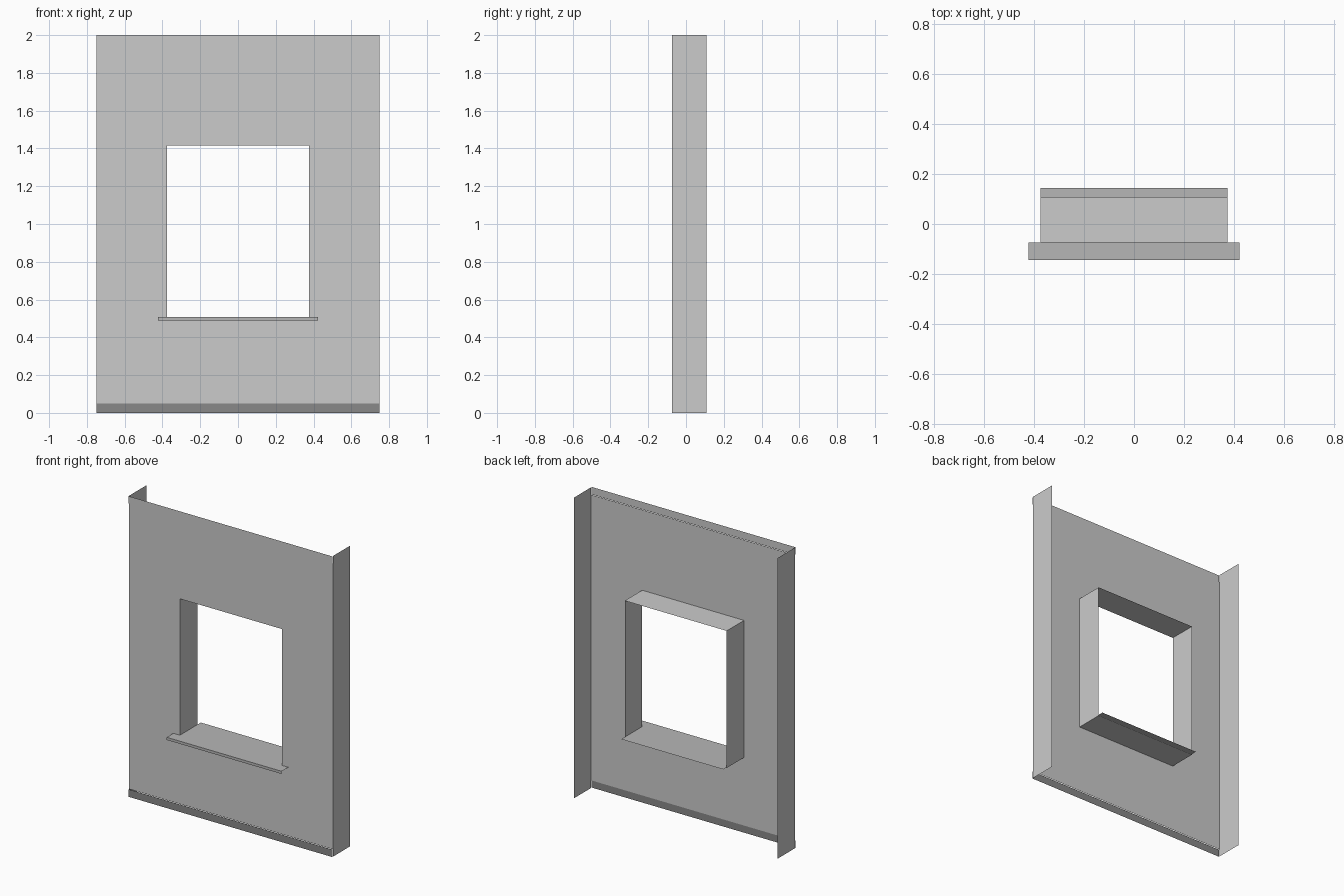
import bpy, bmesh

if "Cube" in bpy.data.objects:
    bpy.data.objects.remove(bpy.data.objects["Cube"])

W, H = 0.75, 2.0             # panel half width, height
FRONT, BACK = -0.075, 0.108  # depth of wall returns
OW, Z0, Z1 = 0.375, 0.503, 1.415  # window opening
BAND = 0.05                  # top and bottom strip height


def grey(name, v):
    m = bpy.data.materials.new(name)
    m.diffuse_color = (v, v, v, 1)
    m.use_nodes = True
    m.node_tree.nodes["Principled BSDF"].inputs["Base Color"].default_value = m.diffuse_color
    return m


def sheet(name, quads, mat=None):
    """Single-sided sheet object from a few quads, shared corners welded."""
    bm = bmesh.new()
    for q in quads:
        bm.faces.new([bm.verts.new(p) for p in q])
    bmesh.ops.remove_doubles(bm, verts=bm.verts, dist=1e-5)
    me = bpy.data.meshes.new(name)
    bm.to_mesh(me)
    bm.free()
    ob = bpy.data.objects.new(name, me)
    bpy.context.collection.objects.link(ob)
    if mat:
        me.materials.append(mat)
    return ob


def front(x0, x1, z0, z1, y):      # faces -y
    return [(x0, y, z0), (x1, y, z0), (x1, y, z1), (x0, y, z1)]


def flat(x, y0, y1, z):            # faces +z, symmetric in x
    return [(-x, y0, z), (x, y0, z), (x, y1, z), (-x, y1, z)]


def side(x, y0, y1, z0, z1):       # faces outwards
    q = [(x, y0, z0), (x, y1, z0), (x, y1, z1), (x, y0, z1)]
    return q if x > 0 else q[::-1]


# wall face: grid of quads around the opening
xs, zs = [-W, -OW, OW, W], [BAND, Z0, Z1, H - BAND]
sheet("wall_face", [front(xs[i], xs[i + 1], zs[j], zs[j + 1], FRONT)
                    for i in range(3) for j in range(3) if (i, j) != (1, 1)])

# side returns of the wall
sheet("wall_returns", [side(s * W, FRONT, BACK, 0, H) for s in (-1, 1)])

# window reveal: jambs, head and bottom
sheet("window_reveal", [side(s * OW, FRONT, BACK, Z0, Z1) for s in (-1, 1)]
      + [flat(OW, FRONT, BACK, Z1), flat(OW, FRONT, BACK, Z0)])

# top and base trims, slightly proud of the wall
sheet("top_trim", [front(-W, W, H - BAND, H, FRONT - 0.005)], grey("trim_grey", 0.68))
sheet("base_trim", [front(-W, W, 0, BAND, FRONT - 0.005)], grey("base_dark", 0.25))

# window sill: inner board, wider outer ledge and drip lip
SZ, SX, SY = 0.508, 0.423, 0.145
sheet("window_sill", [flat(OW, FRONT, SY, SZ), flat(SX, -SY, FRONT, SZ),
                      front(-SX, SX, 0.49, SZ, -SY)], grey("sill_grey", 0.47))
